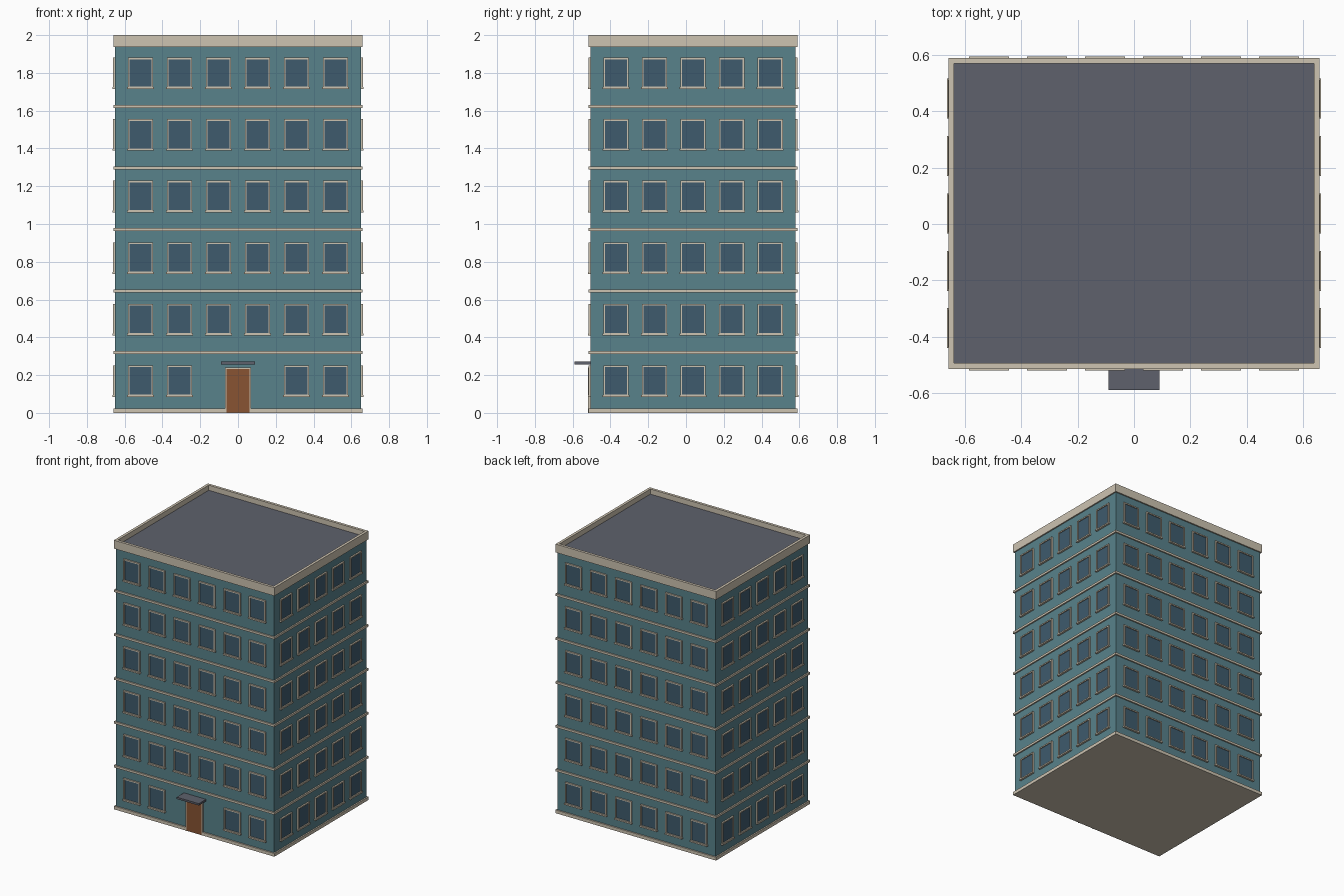
import bpy, bmesh
from math import pi
from mathutils import Matrix, Vector

cube = bpy.data.objects.get("Cube")
if cube:
    bpy.data.objects.remove(cube)


def material(name, rgb):
    linear = [((c / 255 + 0.055) / 1.055) ** 2.4 for c in rgb] + [1]
    m = bpy.data.materials.new(name)
    m.use_nodes = True
    m.diffuse_color = linear
    m.node_tree.nodes["Principled BSDF"].inputs["Base Color"].default_value = linear
    return m


teal = material("teal wall", (88, 130, 139))
cream = material("cream trim", (205, 195, 177))
glass = material("blue glass", (62, 91, 109))
slate = material("slate roof", (94, 97, 108))
wood = material("brown door", (136, 83, 50))


def build(name, mat, boxes, frame=Matrix()):
    """One object from boxes given as (low corner, high corner)."""
    bm = bmesh.new()
    for low, high in boxes:
        low, high = Vector(low), Vector(high)
        place = Matrix.Translation((low + high) / 2) @ Matrix.Diagonal((*(high - low), 1))
        bmesh.ops.create_cube(bm, size=1, matrix=frame @ place)
    mesh = bpy.data.meshes.new(name)
    bm.to_mesh(mesh)
    bm.free()
    mesh.materials.append(mat)
    obj = bpy.data.objects.new(name, mesh)
    bpy.context.collection.objects.link(obj)
    return obj


HX, HY, CY = 0.65, 0.5425, 0.0375   # wall half sizes and depth centre
LIP = 0.01                          # how far the trim stands out
STOREY, FIRST, STOREYS = 0.326, 0.319, 6
CORNICE = 1.959
centre = Matrix.Translation((0, CY, 0))


def slab(z0, z1, lip):
    return (-HX - lip, -HY - lip, z0), (HX + lip, HY + lip, z1)


# Walls, base, storey bands and cornice
build("walls", teal, [slab(0.01, 1.945, 0)], centre)
build("base", cream, [slab(0, 0.024, LIP)], centre)
bands = [FIRST + STOREY * i for i in range(STOREYS - 1)]
build("storey_bands", cream, [slab(z - 0.008, z + 0.008, LIP) for z in bands], centre)
build("cornice", cream, [slab(1.938, CORNICE, LIP)], centre)

# Roof deck inside a parapet
build("roof_deck", slate, [slab(1.95, CORNICE + 0.003, -LIP)], centre)
ox, oy, t = HX + LIP, HY + LIP, 0.02
parapet = []
for s in (-1, 1):
    ys, xs = sorted((s * oy, s * (oy - t))), sorted((s * ox, s * (ox - t)))
    parapet.append(((-ox, ys[0], CORNICE), (ox, ys[1], 2)))
    parapet.append(((xs[0], t - oy, CORNICE), (xs[1], oy - t, 2)))
build("parapet", cream, parapet, centre)


def frame_bars(u, z0, z1, half, bar, out, bottom=True):
    """Side posts, head and optional bottom bar around an opening."""
    bars = [((u - half, -out, z0), (u - half + bar, 0, z1)),
            ((u + half - bar, -out, z0), (u + half, 0, z1)),
            ((u - half + bar, -out, z1 - bar), (u + half - bar, 0, z1))]
    if bottom:
        bars.append(((u - half + bar, -out, z0), (u + half - bar, 0, z0 + bar)))
    return bars


# Windows on each wall: name, turn, wall distance, columns, spacing
sides = [("front", 0, HY, 6, 0.2065), ("left", pi / 2, HX, 5, 0.204),
         ("back", pi, HY, 6, 0.2065), ("right", -pi / 2, HX, 5, 0.204)]
for name, turn, distance, columns, gap in sides:
    wall = centre @ Matrix.Rotation(turn, 4, "Z") @ Matrix.Translation((0, -distance, 0))
    frames, panes, sills = [], [], []
    for floor in range(STOREYS):
        for col in range(columns):
            if name == "front" and floor == 0 and col in (2, 3):
                continue  # space for the door
            u = (col - (columns - 1) / 2) * gap
            z0 = 0.088 + STOREY * floor
            z1 = z0 + 0.163
            frames += frame_bars(u, z0, z1, 0.067, 0.009, 0.011)
            panes.append(((u - 0.06, -0.004, z0 + 0.005), (u + 0.06, 0, z1 - 0.005)))
            sills.append(((u - 0.071, -0.015, z0 - 0.004), (u + 0.071, 0, z0 + 0.006)))
    build(name + "_window_frames", cream, frames, wall)
    build(name + "_window_panes", glass, panes, wall)
    build(name + "_window_sills", cream, sills, wall)

# Entrance
front = centre @ Matrix.Translation((0, -HY, 0))
build("door_frame", cream, frame_bars(0, 0, 0.241, 0.07, 0.008, 0.014, False), front)
build("door", wood, [((-0.062, -0.012, 0.003), (0.062, 0, 0.233))], front)
build("door_canopy", slate, [((-0.091, -0.085, 0.257), (0.091, 0, 0.271))], front)
